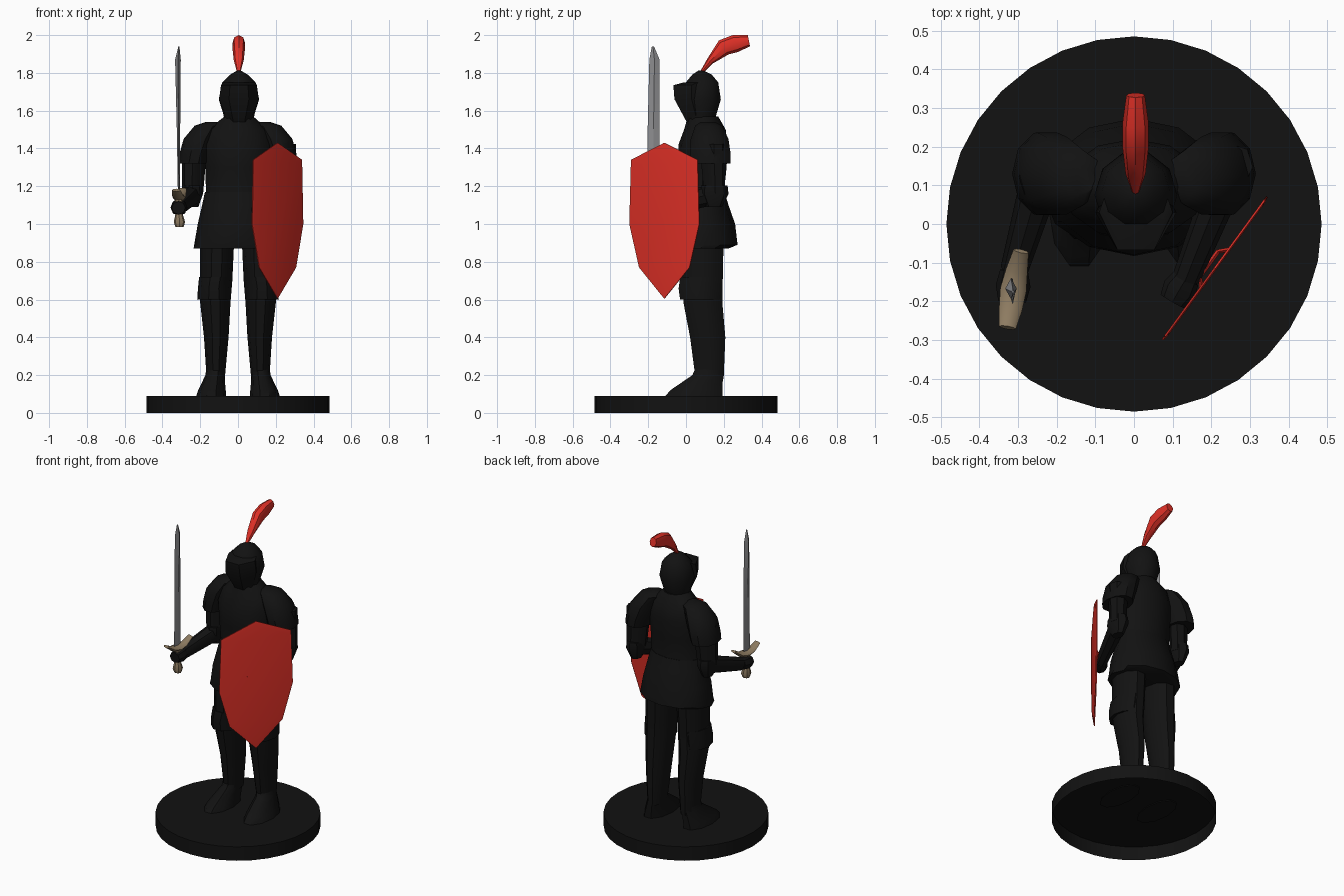
import bpy, bmesh, math
from mathutils import Vector

cube = bpy.data.objects.get("Cube")
if cube:
    bpy.data.objects.remove(cube, do_unlink=True)


def material(name, colour):
    m = bpy.data.materials.new(name)
    m.use_nodes = True
    m.diffuse_color = (*colour, 1)
    bsdf = next(n for n in m.node_tree.nodes if n.type == 'BSDF_PRINCIPLED')
    bsdf.inputs["Base Color"].default_value = (*colour, 1)
    return m


BLACK = material("black armour", (0.006, 0.006, 0.006))
RED = material("red", (0.75, 0.03, 0.02))
STEEL = material("steel", (0.27, 0.27, 0.28))
BRASS = material("dull brass", (0.27, 0.2, 0.12))


def finish(name, bm, mat, smooth=40):
    bmesh.ops.recalc_face_normals(bm, faces=bm.faces)
    mesh = bpy.data.meshes.new(name)
    bm.to_mesh(mesh)
    bm.free()
    mesh.materials.append(mat)
    ob = bpy.data.objects.new(name, mesh)
    bpy.context.collection.objects.link(ob)
    bpy.ops.object.select_all(action='DESELECT')
    ob.select_set(True)
    bpy.context.view_layer.objects.active = ob
    bpy.ops.object.shade_smooth_by_angle(angle=math.radians(smooth))
    return ob


def skin_rings(name, rings, mat, cap_start=True, smooth=40):
    """Join rings of points with quads and cap the ends."""
    bm = bmesh.new()
    loops = [[bm.verts.new(p) for p in ring] for ring in rings]
    n = len(loops[0])
    for a, b in zip(loops, loops[1:]):
        for i in range(n):
            j = (i + 1) % n
            bm.faces.new((a[i], a[j], b[j], b[i]))
    if cap_start:
        bm.faces.new(loops[0])
    bm.faces.new(loops[-1])
    return finish(name, bm, mat, smooth)


def loft(name, sections, mat, n=10, **kw):
    """Stack of level ellipses given as x, y, z, x radius, y radius."""
    turn = [2 * math.pi * i / n for i in range(n)]
    return skin_rings(name, [[(x + a * math.cos(t), y + b * math.sin(t), z) for t in turn]
                             for x, y, z, a, b in sections], mat, **kw)


def tube(name, path, radii, mat, n=8):
    """Ellipses swept square to a path, radii are sideways and upward."""
    pts = [Vector(p) for p in path]
    rings = []
    for i, p in enumerate(pts):
        d = (pts[min(i + 1, len(pts) - 1)] - pts[max(i - 1, 0)]).normalized()
        side = d.cross(Vector((0, 0, 1)))
        side = side.normalized() if side.length > 0.05 else Vector((1, 0, 0))
        up = side.cross(d)
        a, b = radii[i]
        rings.append([p + side * a * math.cos(k * math.tau / n) + up * b * math.sin(k * math.tau / n)
                      for k in range(n)])
    return skin_rings(name, rings, mat)


# Round stand, open underneath
loft("stand", [(0, 0, 0, .485, .485), (0, 0, .09, .485, .485)], BLACK, n=32, cap_start=False)

# Legs, knee guards, feet and shoulder plates on both sides
for s, side in ((-1, "right"), (1, "left")):
    loft(side + "_leg", [(s * .118, .125, .18, .048, .078), (s * .115, .115, .4, .065, .098),
                         (s * .12, .09, .58, .08, .108), (s * .115, .085, .7, .085, .115),
                         (s * .11, .085, .92, .09, .12)], BLACK)
    loft(side + "_knee_guard", [(s * .128, .075, .6, .088, .112), (s * .128, .075, .66, .084, .12),
                                (s * .12, .08, .72, .086, .116)], BLACK)
    loft(side + "_foot", [(s * .142, .04, .085, .08, .16), (s * .138, .055, .12, .073, .145),
                          (s * .122, .115, .2, .05, .085), (s * .118, .125, .24, .05, .078)], BLACK)
    loft(side + "_shoulder_plate", [(s * .235, .13, 1.32, .08, .11), (s * .225, .13, 1.37, .085, .112),
                                    (s * .2, .125, 1.45, .088, .105), (s * .155, .12, 1.52, .075, .075),
                                    (s * .135, .115, 1.54, .035, .04)], BLACK)

# Torso and flared skirt
loft("torso", [(0, .09, 1.08, .185, .13), (0, .09, 1.16, .17, .11), (0, .085, 1.3, .172, .13),
               (0, .09, 1.42, .185, .13), (0, .1, 1.5, .16, .11), (.005, .09, 1.57, .075, .08)],
     BLACK, n=12)
loft("skirt", [(0, .075, .87, .235, .15), (0, .095, .89, .232, .178), (0, .09, 1.0, .213, .17),
               (0, .09, 1.1, .19, .135), (0, .09, 1.17, .175, .113)], BLACK, n=12)

# Helmet and pointed visor
loft("helmet", [(.005, .08, 1.53, .075, .07), (.005, .08, 1.58, .082, .085), (.005, .075, 1.66, .107, .115),
                (.005, .085, 1.75, .088, .09), (.005, .085, 1.79, .048, .055), (.005, .08, 1.812, .01, .015)],
     BLACK)
loft("visor", [(.005, .06, 1.54, .06, .065), (.005, .03, 1.66, .105, .105),
               (.005, .03, 1.735, .095, .112), (.005, .06, 1.75, .085, .08)], BLACK, n=6)

# Plume sweeping up and back
tube("plume", [(.004, .08, 1.80), (.004, .13, 1.865), (.004, .2, 1.935), (.004, .26, 1.955), (.004, .333, 1.97)],
     [(.008, .008), (.026, .02), (.034, .045), (.034, .047), (.024, .03)], RED)

# Arms: upper arm, elbow guard, forearm, hand
ARMS = {"right": [(-.23, .13, 1.42), (-.24, .12, 1.16), (-.31, -.12, 1.09), (-.315, -.2, 1.085)],
        "left": [(.24, .14, 1.42), (.25, .15, 1.16), (.135, -.14, 1.08), (.1, -.2, 1.075)]}
for side, (shoulder, elbow, wrist, hand) in ARMS.items():
    tube(side + "_upper_arm", [shoulder, elbow], [(.06, .075), (.05, .06)], BLACK)
    x, y, z = elbow
    loft(side + "_elbow_guard", [(x, y, z - .07, .03, .04), (x, y, z, .055, .075),
                                 (x, y, z + .045, .05, .07)], BLACK, n=8)
    tube(side + "_forearm", [elbow, wrist], [(.052, .058), (.036, .042)], BLACK)
    tube(side + "_hand", [wrist, Vector(wrist).lerp(Vector(hand), .5), hand],
         [(.036, .04), (.045, .045), (.036, .034)], BLACK)

# Sword: blade, curved guard, grip and pommel
loft("blade", [(-.313, -.175, 1.14, .005, .033), (-.315, -.172, 1.5, .009, .031),
               (-.318, -.167, 1.87, .015, .027), (-.313, -.175, 1.94, .003, .006)], STEEL, n=4, smooth=20)
tube("sword_guard", [(-.292, -.07, 1.185), (-.303, -.12, 1.15), (-.312, -.17, 1.14),
                     (-.319, -.22, 1.15), (-.327, -.268, 1.18)],
     [(.02, .008), (.028, .014), (.034, .02), (.03, .014), (.022, .008)], BRASS)
loft("sword_grip", [(-.313, -.175, 1.03, .018, .018), (-.313, -.175, 1.14, .02, .022)], BRASS, n=8)
loft("pommel", [(-.31, -.175, .985, .022, .022), (-.31, -.175, 1.01, .03, .032),
                (-.312, -.175, 1.05, .02, .02)], BRASS, n=8)

# Shield: pointed outline standing on a slanted line, with a faintly raised face
centre = Vector((.21, -.115, 0))
along = Vector((.59, .807, 0))
out = Vector((.807, -.59, 0))
half = [(.218, 1.34), (.229, 1.0), (.165, .77)]
outline = [(0, 1.43)] + half + [(0, .605)] + [(-u, z) for u, z in reversed(half)]


def shield_ring(scale, depth):
    return [centre + along * u * scale + out * depth + Vector((0, 0, 1.03 + (z - 1.03) * scale))
            for u, z in outline]


skin_rings("shield", [shield_ring(1, -.004), shield_ring(1, .001), shield_ring(.93, .004)], RED, smooth=20)

# Grip strap behind the shield
strap = [centre - out * d + along * u + Vector((0, 0, 1.08))
         for u, d in ((-.06, .0), (-.04, .02), (.04, .02), (.06, .0))]
tube("shield_strap", strap, [(.006, .015)] * 4, RED, n=4)
